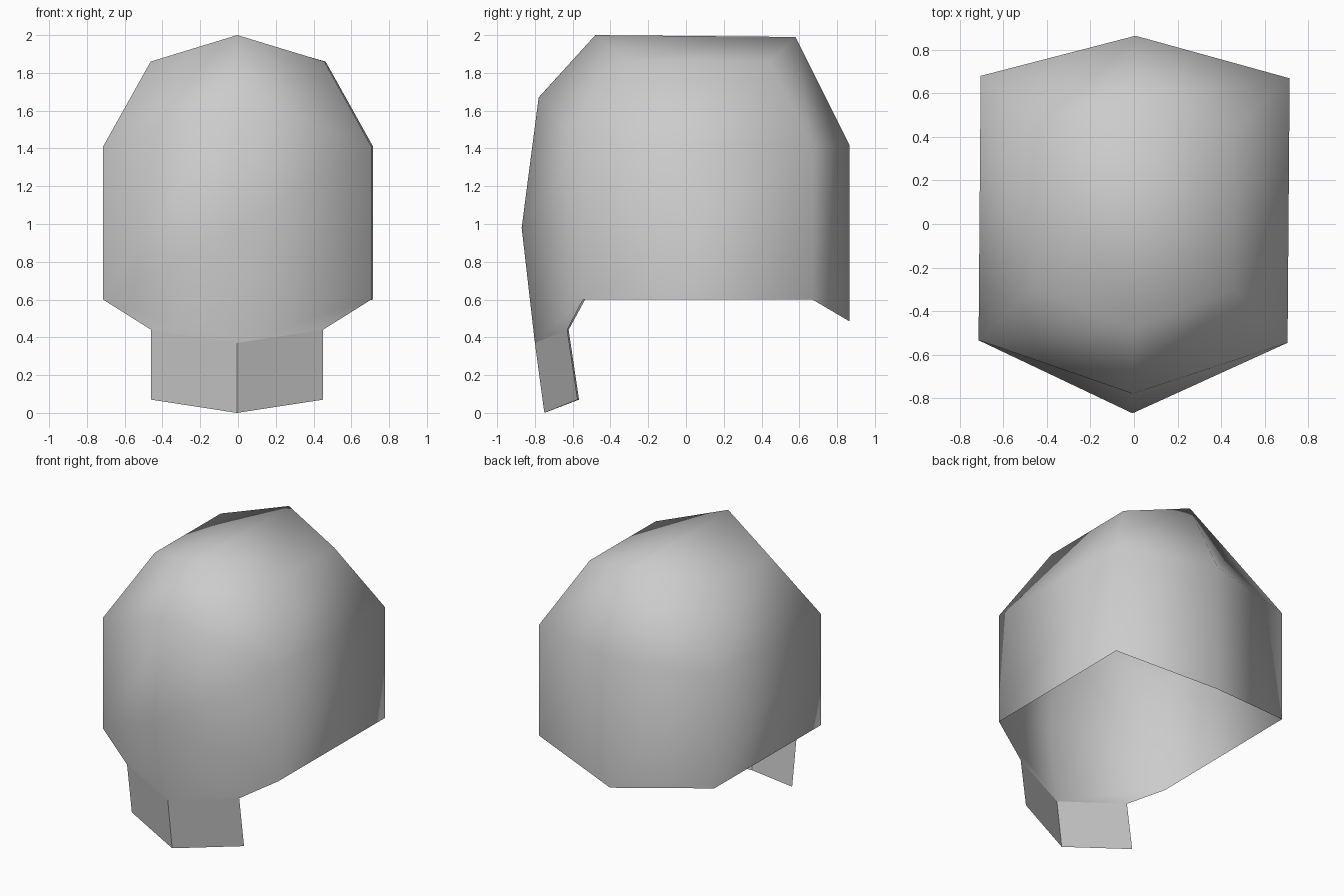
import bpy
import bmesh
from mathutils import Matrix

cube = bpy.data.objects.get("Cube")
if cube:
    bpy.data.objects.remove(cube, do_unlink=True)

grey = bpy.data.materials.new("plain grey")
grey.use_nodes = True
colour = (0.6, 0.6, 0.6, 1)
grey.diffuse_color = colour
grey.node_tree.nodes["Principled BSDF"].inputs["Base Color"].default_value = colour

# Profile on the centre line, from the flap up over the crown to the nape
CENTRE = {
    "flap_tip": (0, -0.75, 0), "chin": (0, -0.80, 0.37),
    "nose": (0, -0.87, 0.98), "brow": (0, -0.78, 1.67),
    "crown_front": (0, -0.48, 2.0), "crown_back": (0, 0.58, 1.99),
    "back": (0, 0.865, 1.42), "nape": (0, 0.865, 0.485),
}
# Corner points of one side
SIDE = {
    "flap_corner": (0.455, -0.57, 0.07), "jaw": (0.455, -0.625, 0.44),
    "cheek": (0.71, -0.54, 0.6), "temple": (0.71, -0.54, 1.41),
    "top_front": (0.46, -0.30, 1.86), "top_back": (0.46, 0.45, 1.86),
    "rear_high": (0.71, 0.675, 1.41), "rear_low": (0.71, 0.675, 0.6),
}


def mirrored_sheet(name, faces, smooth):
    """Single-walled sheet built from named points and mirrored across x."""
    bm = bmesh.new()
    verts = {}

    def vert(key, sign):
        centre = key in CENTRE
        slot = (key, 1 if centre else sign)
        if slot not in verts:
            x, y, z = CENTRE[key] if centre else SIDE[key]
            verts[slot] = bm.verts.new((x * sign, y, z))
        return verts[slot]

    for sign in (1, -1):
        for keys in faces:
            loop = [vert(k, sign) for k in keys.split()]
            face = bm.faces.new(loop[::sign])
            face.smooth = smooth
    # The whole piece sits turned by a hair
    bmesh.ops.rotate(bm, verts=bm.verts, matrix=Matrix.Rotation(-0.008, 3, "Z"))
    mesh = bpy.data.meshes.new(name)
    bm.to_mesh(mesh)
    bm.free()
    mesh.materials.append(grey)
    obj = bpy.data.objects.new(name, mesh)
    bpy.context.collection.objects.link(obj)
    return obj


# Smooth hood shell, open underneath
mirrored_sheet("hood_shell", [
    "chin jaw cheek",
    "chin cheek nose",
    "nose cheek temple brow",
    "brow temple top_front crown_front",
    "cheek rear_low rear_high temple",
    "temple rear_high top_back top_front",
    "top_front top_back crown_back crown_front",
    "crown_back top_back rear_high back",
    "back rear_high rear_low nape",
], smooth=True)

# Creased flat flap hanging below the front
mirrored_sheet("front_flap", ["flap_tip flap_corner jaw chin"], smooth=False)
